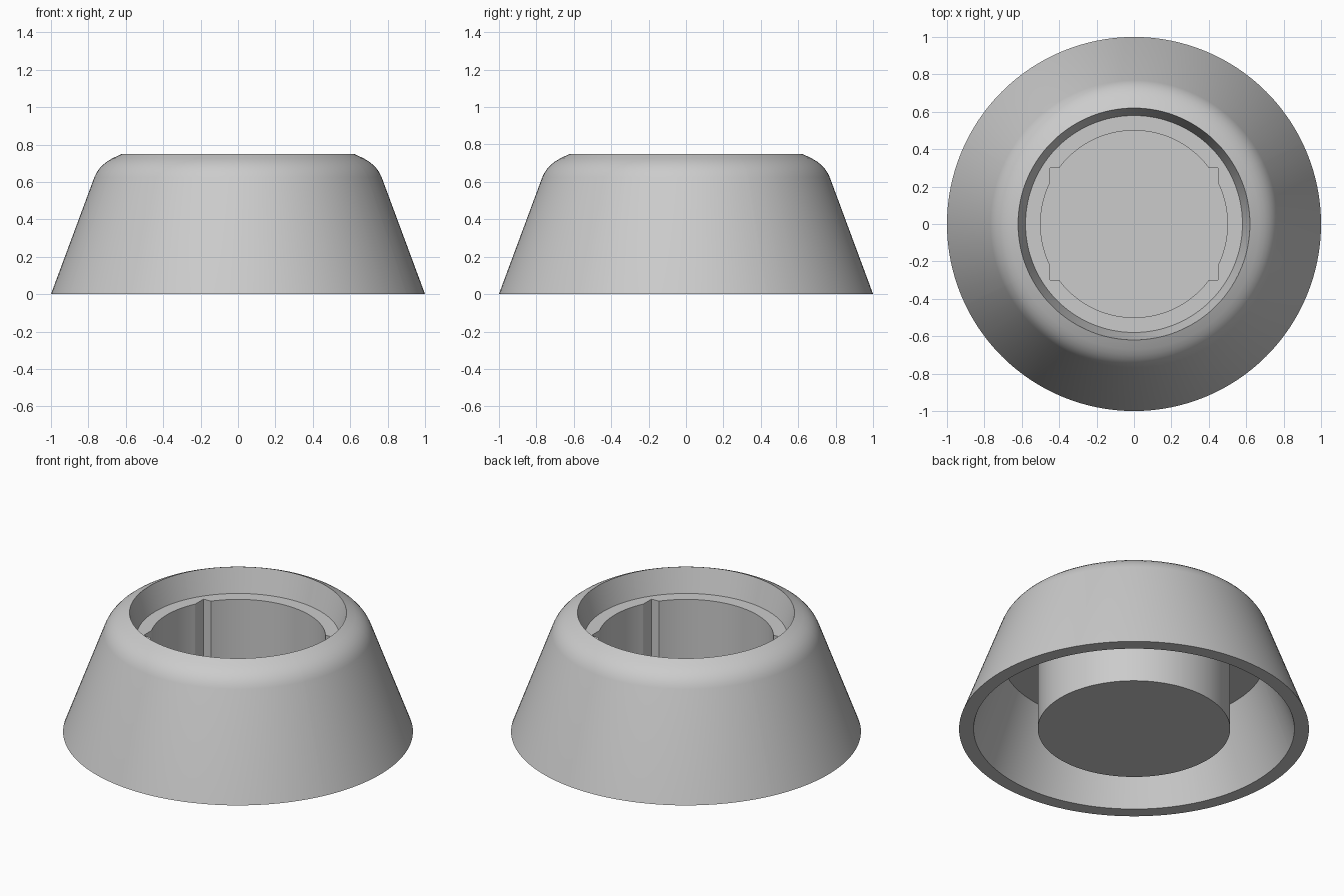
import bpy, bmesh, math

cube = bpy.data.objects.get("Cube")
if cube:
    bpy.data.objects.remove(cube, do_unlink=True)

WELL_R, SLOT_X, SLOT_Y = 0.50, 0.45, 0.30
SEGMENTS = 128

grey = bpy.data.materials.new("plain grey")
grey.use_nodes = True
colour = (0.6, 0.6, 0.6, 1)
grey.diffuse_color = colour
grey.node_tree.nodes["Principled BSDF"].inputs["Base Color"].default_value = colour


def lathe_angles():
    """Even steps, plus the exact angles where the slot corners meet the well."""
    quarter = [math.acos(SLOT_X / WELL_R), math.atan2(SLOT_Y, SLOT_X),
               math.asin(SLOT_Y / WELL_R)]
    exact = [s * a + b for a in quarter for s, b in
             ((1, 0), (-1, math.pi), (1, math.pi), (-1, 2 * math.pi))]
    even = [2 * math.pi * i / SEGMENTS for i in range(SEGMENTS)]
    even = [a for a in even if all(abs(a - e) > 0.008 for e in exact)]
    return sorted(exact + even)


def well_radius(a):
    """Round well joined with a rectangle whose corners poke out as notches."""
    box = min(SLOT_X / max(abs(math.cos(a)), 1e-6),
              SLOT_Y / max(abs(math.sin(a)), 1e-6))
    return max(WELL_R, box)


def lathe(name, profile):
    """Revolve (radius, height) pairs; a radius may be a function of angle."""
    angles = lathe_angles()
    bm = bmesh.new()
    rings = []
    for r, z in profile:
        ring = []
        for a in angles:
            rad = r(a) if callable(r) else r
            ring.append(bm.verts.new((rad * math.cos(a), rad * math.sin(a), z)))
        rings.append(ring)
    n = len(angles)
    for low, high in zip(rings, rings[1:]):
        for i in range(n):
            j = (i + 1) % n
            bm.faces.new((low[i], low[j], high[j], high[i]))
    # Close the underside of the cup and the floor of the well
    bm.faces.new(rings[0])
    bm.faces.new(rings[-1])
    bmesh.ops.recalc_face_normals(bm, faces=bm.faces)
    mesh = bpy.data.meshes.new(name)
    bm.to_mesh(mesh)
    bm.free()
    obj = bpy.data.objects.new(name, mesh)
    bpy.context.collection.objects.link(obj)
    mesh.materials.append(grey)
    bpy.ops.object.select_all(action='DESELECT')
    obj.select_set(True)
    bpy.context.view_layer.objects.active = obj
    bpy.ops.object.shade_smooth_by_angle(angle=math.radians(30))
    return obj


# Hollow cup, ceiling and inside of the flared skirt
underside = [(0.55, 0), (0.55, 0.46), (0.752, 0.46), (0.917, 0)]
# Flared skirt with a rounded shoulder
outside = [(1.0, 0), (0.768, 0.625), (0.757, 0.648), (0.742, 0.67),
           (0.724, 0.69), (0.70, 0.709), (0.67, 0.727), (0.62, 0.75)]
# Tapered recess, ledge and notched well
inside = [(0.58, 0.60), (well_radius, 0.60), (well_radius, 0.05)]

lathe("flared_foot", underside + outside + inside)
